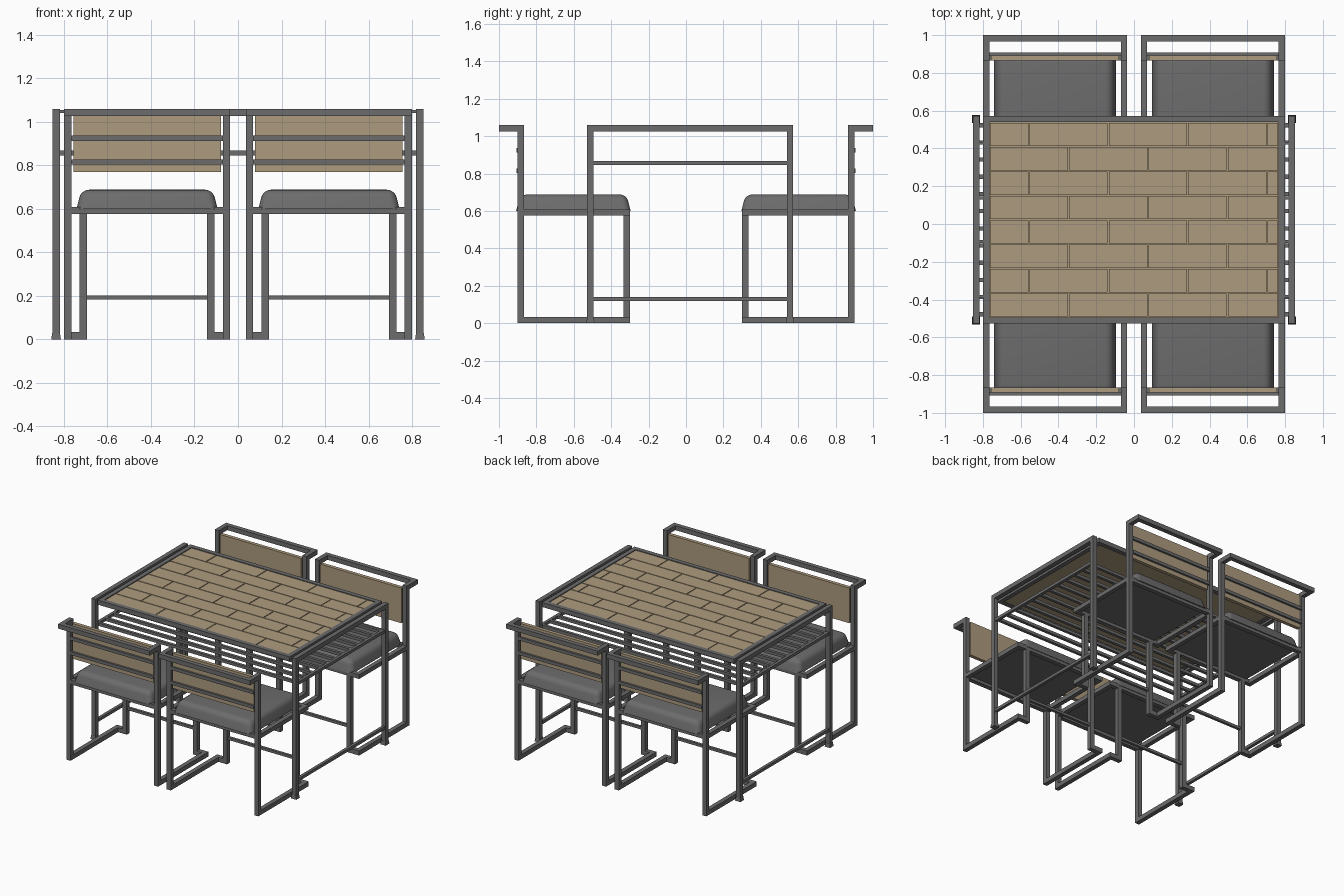
import bpy, bmesh
from mathutils import Vector

if "Cube" in bpy.data.objects:
    bpy.data.objects.remove(bpy.data.objects["Cube"], do_unlink=True)


def make_material(name, rgb):
    m = bpy.data.materials.new(name)
    m.use_nodes = True
    m.diffuse_color = (*rgb, 1)
    m.node_tree.nodes["Principled BSDF"].inputs["Base Color"].default_value = (*rgb, 1)
    return m


METAL = make_material("grey metal", (0.15, 0.15, 0.15))
FABRIC = make_material("grey fabric", (0.15, 0.15, 0.15))
WOOD = make_material("tan wood", (0.42, 0.33, 0.21))


def add_box(bm, x, y, z, taper=0):
    """Box from three (low, high) ranges, with an optional narrower top."""
    lo = Vector((x[0], y[0], z[0]))
    hi = Vector((x[1], y[1], z[1]))
    mid = (lo + hi) / 2
    verts = bmesh.ops.create_cube(bm, size=1)["verts"]
    for v in verts:
        top = v.co.z > 0
        v.co = mid + v.co * (hi - lo)
        if top:
            v.co.x -= taper if v.co.x > mid.x else -taper
            v.co.y -= taper if v.co.y > mid.y else -taper
    return verts


def finish(name, bm, mat):
    bmesh.ops.recalc_face_normals(bm, faces=bm.faces)
    mesh = bpy.data.meshes.new(name)
    bm.to_mesh(mesh)
    bm.free()
    mesh.materials.append(mat)
    obj = bpy.data.objects.new(name, mesh)
    bpy.context.collection.objects.link(obj)
    return obj


def boxes(name, parts, mat):
    bm = bmesh.new()
    for p in parts:
        add_box(bm, *p)
    return finish(name, bm, mat)


def both(a, b):
    """The range and its mirror image."""
    return [(a, b), (-b, -a)]


# ---- Chair, described with y growing outward, away from the table ----
T = 0.034            # tube thickness
H = 1.06             # overall height
W = 0.382            # half width of a chair
SEAT = (0.577, 0.609)
FRONT, BACK, OUT = 0.3, 0.9, 1.0


def chair(label, cx, side):
    def place(part):
        (x, y, z) = part
        return ((x[0] + cx, x[1] + cx), tuple(sorted((y[0] * side, y[1] * side))), z)

    def build(name, parts, mat):
        return boxes(f"{label}_{name}", [place(p) for p in parts], mat)

    inner = W - T
    frame = []
    for x in both(inner, W):
        frame += [(x, (BACK - T, BACK), (0, H)),            # back post
                  (x, (BACK, OUT), (H - T, H)),             # top arm
                  (x, (FRONT, BACK - T), (0, T)),           # floor runner
                  (x, (FRONT, BACK - T), SEAT)]             # seat side rail
    for x in both(0.276, 0.31):
        frame.append((x, (FRONT, FRONT + T), (0, SEAT[0])))  # inset front leg
    for x in both(0.31, inner):
        frame.append((x, (FRONT, FRONT + T), (0, T)))       # foot return
    span = (-inner, inner)
    frame += [(span, (OUT - T, OUT), (H - T, H)),           # top rail
              (span, (FRONT, FRONT + T), SEAT),
              (span, (BACK - T, BACK), SEAT),
              ((-0.276, 0.276), (0.307, 0.327), (0.183, 0.203))]
    for z in (0.815, 0.925):                                # back crossbars
        frame.append((span, (0.892, 0.907), (z - 0.012, z + 0.012)))
    build("frame", frame, METAL)
    build("backrest", [((-0.339, 0.339), (0.865, 0.892), (0.77, 1.035))], WOOD)

    # Padded seat with rounded upper edges
    bm = bmesh.new()
    add_box(bm, *place(((-0.324, 0.324), (0.296, 0.908), (0.6, 0.688))), taper=0.022)
    upper = [e for e in bm.edges if max(v.co.z for v in e.verts) > 0.65]
    bmesh.ops.bevel(bm, geom=upper, offset=0.035, segments=5, profile=0.5, affect="EDGES")
    seat = finish(f"{label}_cushion", bm, FABRIC)
    bpy.ops.object.select_all(action="DESELECT")
    seat.select_set(True)
    bpy.context.view_layer.objects.active = seat
    bpy.ops.object.shade_smooth_by_angle()


for row, side in (("front", -1), ("back", 1)):
    for hand, cx in (("left", 0.418), ("right", -0.418)):
        chair(f"{row}_{hand}_chair", cx, side)

# ---- Table ----
Y0, Y1 = -0.528, 0.573
YC = (Y0 + Y1) / 2
TX = 0.8             # half length of the top

# Tabletop rim
rim = [((-TX, TX), (Y0, Y0 + T), (H - T, H)), ((-TX, TX), (Y1 - T, Y1), (H - T, H))]
rim += [(x, (Y0 + T, Y1 - T), (H - T, H)) for x in both(TX - T, TX)]
boxes("tabletop_rim", rim, METAL)

# Backing board and staggered planks
IX, IY0, IY1 = TX - T, Y0 + T, Y1 - T
boxes("tabletop_board", [((-IX, IX), (IY0, IY1), (1.032, 1.044))], WOOD)
planks = []
ROWS, LENGTH, GAP = 8, 0.42, 0.003
depth = (IY1 - IY0) / ROWS
for r in range(ROWS):
    start = -IX - (LENGTH / 2 if r % 2 else 0)
    while start < IX:
        a, b = max(start, -IX), min(start + LENGTH, IX)
        y = IY0 + r * depth
        planks.append(((a + GAP, b - GAP), (y + GAP, y + depth - GAP), (1.044, 1.056)))
        start += LENGTH
boxes("tabletop_planks", planks, WOOD)

# End frames: legs, feet and long rails
ends, feet = [], []
for x in both(0.819, 0.853):
    xm = sum(x) / 2
    for y in (Y0 + T / 2, Y1 - T / 2):
        ends.append((x, (y - T / 2, y + T / 2), (0, H)))
        feet.append(((xm - 0.022, xm + 0.022), (y - 0.022, y + 0.022), (0, 0.03), 0.004))
    run = (Y0 + T, Y1 - T)
    ends.append((x, run, (H - T, H)))
    for z in (0.13, 0.857):
        ends.append(((xm - 0.011, xm + 0.011), run, (z - 0.011, z + 0.011)))
boxes("table_end_frames", ends, METAL)
boxes("table_feet", feet, METAL)

# Short pins joining the top to the end frames
pins = []
for x in both(TX, 0.82):
    for d in (-0.405, -0.115, 0.115, 0.405):
        pins.append((x, (YC + d - 0.007, YC + d + 0.007), (1.041, 1.055)))
boxes("tabletop_pins", pins, METAL)

# Slatted shelf under the top
slats = []
COUNT = 12
for i in range(COUNT):
    y = Y0 + 0.05 + i * (Y1 - Y0 - 0.1) / (COUNT - 1)
    slats.append(((-0.83, 0.83), (y - 0.011, y + 0.011), (0.846, 0.868)))
boxes("shelf_slats", slats, METAL)
